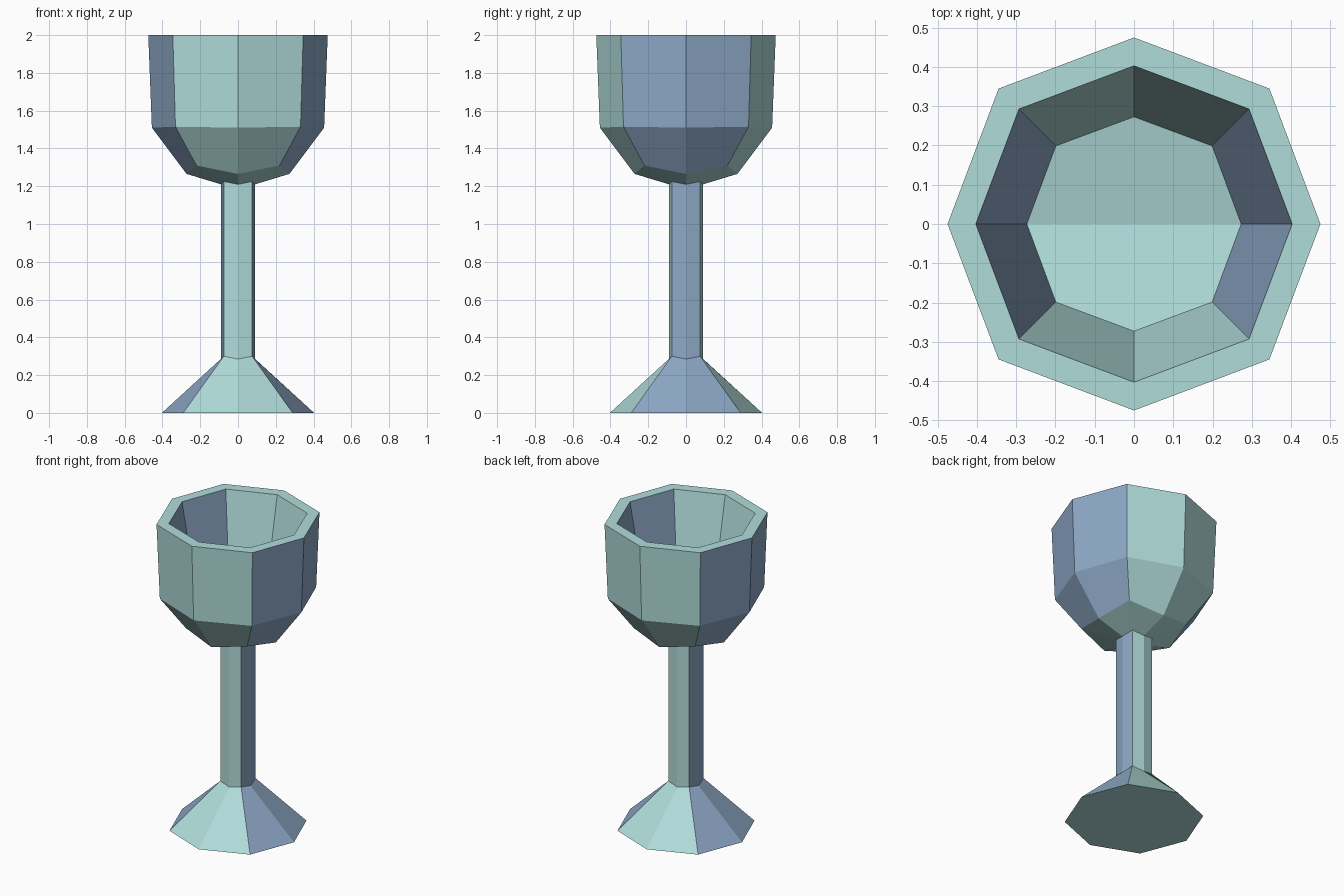
import bpy
import bmesh
import math

if "Cube" in bpy.data.objects:
    bpy.data.objects.remove(bpy.data.objects["Cube"])


def material(name, rgb):
    m = bpy.data.materials.new(name)
    m.diffuse_color = (*rgb, 1.0)
    m.use_nodes = True
    m.node_tree.nodes["Principled BSDF"].inputs["Base Color"].default_value = m.diffuse_color
    return m


TEAL = material("pale_teal", (0.434, 0.716, 0.701))
BLUE = material("steel_blue", (0.270, 0.395, 0.570))


def octagon(bm, axis_r, corner, z_axis, z_corner):
    """Eight points: on the axes at axis_r, on the diagonals at (corner, corner)."""
    ring = []
    for i in range(8):
        r = axis_r if i % 2 == 0 else corner * math.sqrt(2)
        z = z_axis if i % 2 == 0 else z_corner
        a = i * math.pi / 4
        ring.append(bm.verts.new((r * math.cos(a), r * math.sin(a), z)))
    return ring


def loft(name, profile, finish=None):
    """Join octagon rings into a faceted shell; finish() adds any caps."""
    bm = bmesh.new()
    rings = [octagon(bm, *p) for p in profile]
    for a, b in zip(rings, rings[1:]):
        for i in range(8):
            j = (i + 1) % 8
            bm.faces.new((a[i], a[j], b[j], b[i]))
    if finish:
        finish(bm, rings)
    bm.normal_update()
    # Faces turned to the sides are blue, all others teal
    for f in bm.faces:
        n = f.normal
        f.material_index = int(abs(n.x) > abs(n.y) and abs(n.z) < 0.85)
    mesh = bpy.data.meshes.new(name)
    bm.to_mesh(mesh)
    bm.free()
    mesh.materials.append(TEAL)
    mesh.materials.append(BLUE)
    obj = bpy.data.objects.new(name, mesh)
    bpy.context.collection.objects.link(obj)
    return obj


def foot_cap(bm, rings):
    bm.faces.new(rings[0][::-1])


def bowl_floor(bm, rings):
    # Shallow valley folded along the x axis
    r = rings[-1]
    for v in r:
        v.co.z += 0.2 * abs(v.co.y)
    bm.faces.new(r[0:5])
    bm.faces.new(r[4:8] + r[0:1])


# Profile rows: axis radius, diagonal coordinate, axis height, diagonal height
FOOT_TOP = (0.09, 0.075, 0.285, 0.30)
STEM_TOP = (0.09, 0.075, 1.21, 1.225)

# Foot
loft("foot", [(0.403, 0.29, 0, 0), FOOT_TOP], foot_cap)

# Stem
loft("stem", [FOOT_TOP, STEM_TOP])

# Bowl: outside up to the rim, then down the inside to the floor
loft("bowl", [
    STEM_TOP,
    (0.272, 0.22, 1.265, 1.31),
    (0.456, 0.331, 1.51, 1.515),
    (0.475, 0.345, 2.0, 2.0),
    (0.403, 0.293, 2.0, 2.0),
    (0.273, 0.199, 1.285, 1.285),
], bowl_floor)
